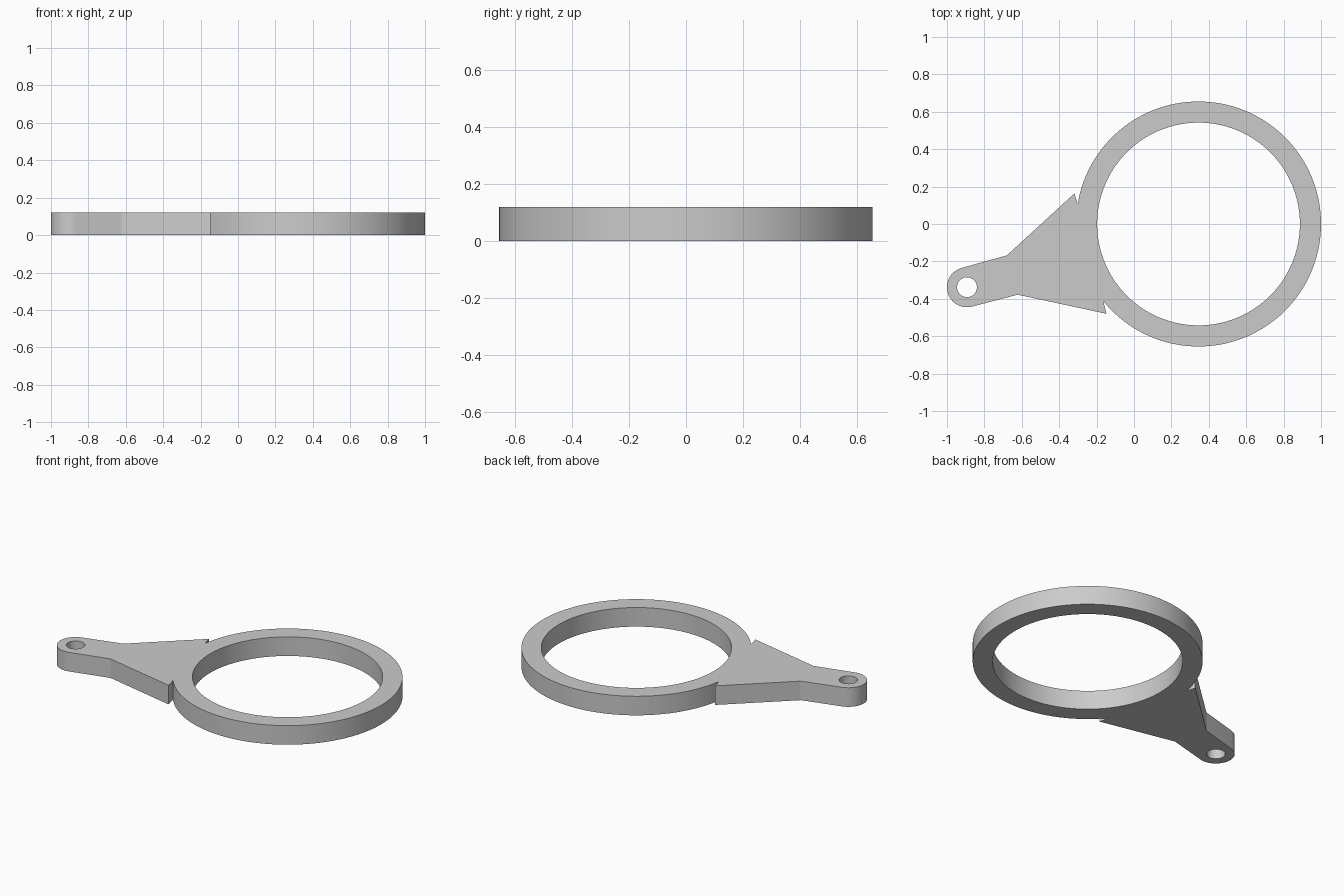
import bpy, bmesh
from math import sin, cos, radians

cube = bpy.data.objects.get("Cube")
if cube:
    bpy.data.objects.remove(cube, do_unlink=True)

HEIGHT = 0.12
RING = (0.345, 0.0)
EYE = (-0.893, -0.338)


def arc(centre, radius, start, end, steps):
    """Points along an arc, angles in degrees, both ends included."""
    angles = [radians(start + (end - start) * i / steps) for i in range(steps + 1)]
    return [(centre[0] + radius * cos(a), centre[1] + radius * sin(a)) for a in angles]


def circle(centre, radius, steps):
    return arc(centre, radius, 0, 360, steps)[:-1]


# Outer outline: ring, upper barb, waist, rounded eye, waist, lower barb
outline = arc(RING, 0.655, 219, 530.8, 128)
outline += [(-0.318, 0.164), (-0.68, -0.168)]
outline += arc(EYE, 0.107, 105, 285, 32)
outline += [(-0.622, -0.378), (-0.147, -0.48)]

# Ring opening and bolt hole
loops = [outline, circle(RING, 0.542, 128), circle(EYE, 0.053, 48)]

# Fill the flat profile and extrude it
bm = bmesh.new()
edges = []
for loop in loops:
    verts = [bm.verts.new((x, y, 0)) for x, y in loop]
    edges += [bm.edges.new((v, verts[i - 1])) for i, v in enumerate(verts)]
bmesh.ops.triangle_fill(bm, edges=edges, use_beauty=True)
result = bmesh.ops.extrude_face_region(bm, geom=bm.faces[:], use_keep_orig=True)
top = [g for g in result["geom"] if isinstance(g, bmesh.types.BMVert)]
bmesh.ops.translate(bm, verts=top, vec=(0, 0, HEIGHT))
bmesh.ops.recalc_face_normals(bm, faces=bm.faces[:])

mesh = bpy.data.meshes.new("ring_bracket")
bm.to_mesh(mesh)
bm.free()
bracket = bpy.data.objects.new("ring_bracket", mesh)
bpy.context.collection.objects.link(bracket)

# Plain grey finish
grey = bpy.data.materials.new("plain_grey")
grey.use_nodes = True
colour = (0.6, 0.6, 0.6, 1)
grey.diffuse_color = colour
grey.node_tree.nodes["Principled BSDF"].inputs["Base Color"].default_value = colour
mesh.materials.append(grey)

# Smooth curved walls, sharp rims
bpy.ops.object.select_all(action="DESELECT")
bracket.select_set(True)
bpy.context.view_layer.objects.active = bracket
bpy.ops.object.shade_smooth_by_angle(angle=radians(12))
